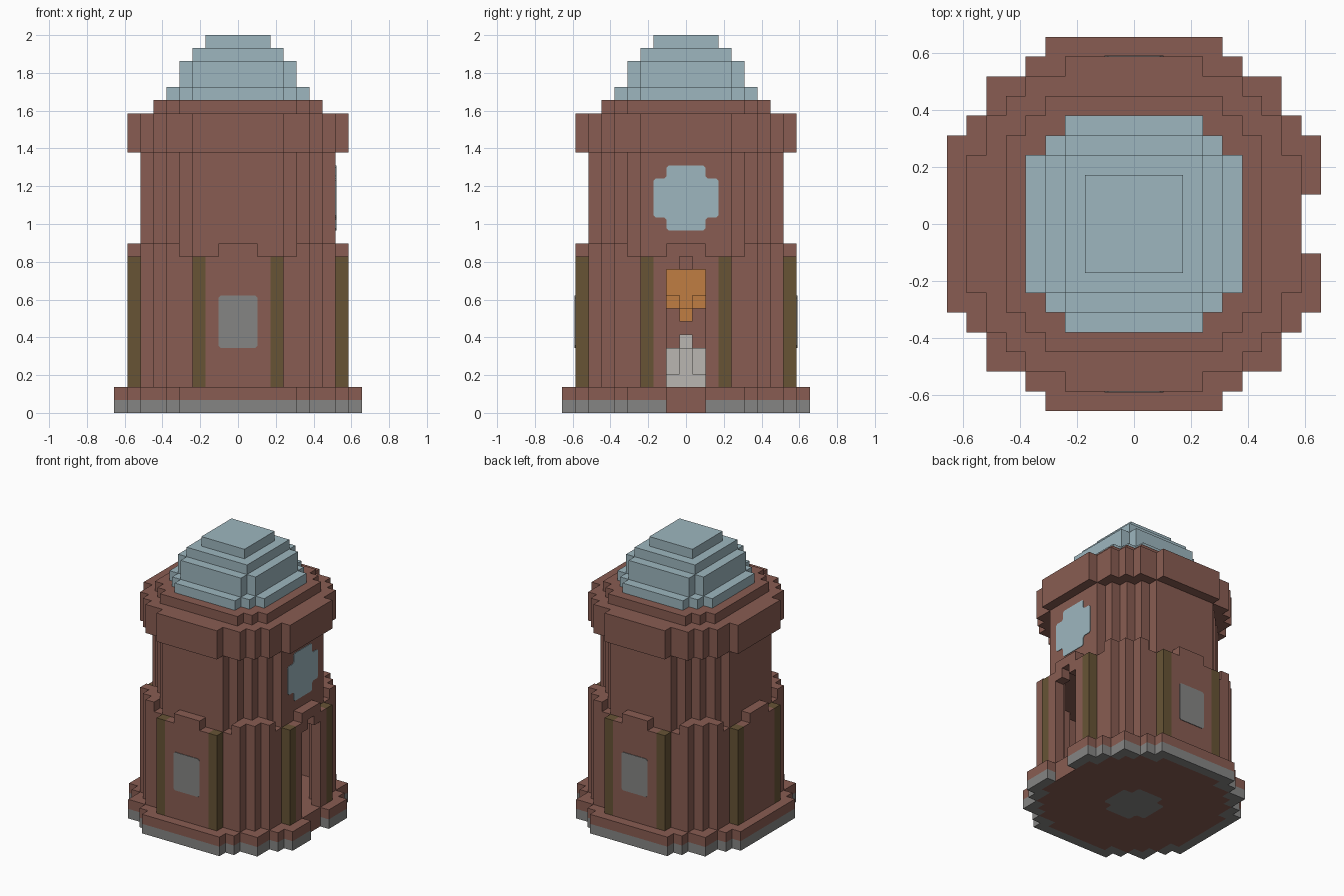
import bpy, bmesh
from math import pi

U = 2 / 29  # size of one building block

if "Cube" in bpy.data.objects:
    bpy.data.objects.remove(bpy.data.objects["Cube"])


def material(name, rgb):
    m = bpy.data.materials.new(name)
    m.use_nodes = True
    m.diffuse_color = (*rgb, 1)
    bsdf = next(n for n in m.node_tree.nodes if n.type == 'BSDF_PRINCIPLED')
    bsdf.inputs["Base Color"].default_value = (*rgb, 1)
    return m


brick = material("brick red", (0.25, 0.108, 0.084))
stone = material("stone grey", (0.235, 0.235, 0.23))
timber = material("olive timber", (0.135, 0.088, 0.036))
glass = material("pale blue", (0.34, 0.47, 0.52))
amber = material("amber", (0.53, 0.205, 0.055))
plaster = material("off white", (0.49, 0.47, 0.44))


def outline(tiers):
    """Stepped outline, mirrored in x and y; tiers are half sizes, widest x first."""
    q = []
    for i, (a, b) in enumerate(tiers):
        if i:
            q.append((a, tiers[i - 1][1]))
        q.append((a, b))
    r = q[::-1]
    return q + [(-x, y) for x, y in r] + [(-x, -y) for x, y in q] + [(x, -y) for x, y in r]


def prism(name, tiers, z0, z1, mat, at=(0, 0), clip=0):
    """Upright prism with a stepped plan, measured in blocks."""
    bm = bmesh.new()
    bm.faces.new([bm.verts.new(((x + at[0]) * U, (y + at[1]) * U, z0 * U))
                  for x, y in outline(tiers)])
    if clip:
        bmesh.ops.bevel(bm, geom=bm.verts[:], offset=clip * U, segments=1, affect='VERTICES')
    up = bmesh.ops.extrude_face_region(bm, geom=bm.faces[:])["geom"]
    bmesh.ops.translate(bm, vec=(0, 0, (z1 - z0) * U),
                        verts=[v for v in up if isinstance(v, bmesh.types.BMVert)])
    bmesh.ops.recalc_face_normals(bm, faces=bm.faces[:])
    me = bpy.data.meshes.new(name)
    bm.to_mesh(me)
    bm.free()
    me.materials.append(mat)
    ob = bpy.data.objects.new(name, me)
    bpy.context.collection.objects.link(ob)
    return ob


def cutter(*args, **kw):
    ob = prism(*args, brick, **kw)
    ob.hide_render = True
    ob.hide_viewport = True
    ob.display_type = 'WIRE'
    return ob


def cut(ob, *cutters):
    for c in cutters:
        m = ob.modifiers.new(c.name, 'BOOLEAN')
        m.operation = 'DIFFERENCE'
        m.solver = 'EXACT'
        m.object = c


def plate(name, tiers, loc, turn, mat):
    """Thin upright panel laid on a wall."""
    ob = prism(name, tiers, 0, 0.06, mat, clip=0.17)
    ob.rotation_euler = (pi / 2, 0, turn)
    ob.location = [c * U for c in loc]


# Stepped round plans
WIDE = [(9.5, 4.5), (8.5, 5.5), (7.5, 7.5), (5.5, 8.5), (4.5, 9.5)]
BODY = [(8.5, 3.5), (7.5, 5.5), (6.5, 6.5), (5.5, 7.5), (3.5, 8.5)]
SHAFT = [(7.5, 3.5), (6.5, 4.5), (5.5, 5.5), (4.5, 6.5), (3.5, 7.5)]
ROUND = [(2.5, 1.5), (1.5, 2.5)]
CROSS = [(1.5, 0.5), (0.5, 1.5)]
POST = [(0.5, 0.5)]

# Base with a notch in front of the door
notch = cutter("notch_cutter", [(1, 1.5)], -1, 3, at=(9.5, 0))
core_cut = cutter("core_cutter", BODY, -1, 2)
patch_cut = cutter("patch_cutter", ROUND, -1, 2, clip=0.17)
plinth = prism("plinth_rim", WIDE, 0, 1, stone)
cut(plinth, core_cut, notch)
core = prism("plinth_core", BODY, 0, 1, brick)
cut(core, patch_cut)
prism("plinth_centre", ROUND, 0, 1, stone, clip=0.17)
step = prism("plinth_step", WIDE, 1, 2, brick)
cut(step, notch)

# Hollow lower wall with arched doorway
room = cutter("room_cutter", [(7.5, 2.5), (6.5, 4.5), (5.5, 5.5), (4.5, 6.5), (2.5, 7.5)], 1, 13)
door = cutter("door_cutter", [(2.5, 1.5)], 1, 11, at=(8, 0))
arch = cutter("arch_cutter", [(2.5, 0.5)], 10, 13, at=(8, 0))
wall = prism("lower_wall", [(8.5, 2.5), (7.5, 5.5), (6.5, 6.5), (5.5, 7.5), (2.5, 8.5)], 2, 12, brick)
cut(wall, room, door, arch)

# Timber posts at the edges of each flat side
for s in (-1, 1):
    for t in (-1, 1):
        prism("timber_post", POST, 2, 12, timber, at=(8 * s, 3 * t))
        prism("timber_post", POST, 2, 12, timber, at=(3 * s, 8 * t))
        # Raised corner ledges above the lower wall
        prism("corner_ledge", [(1.5, 0.5)], 12, 13, brick, at=(6 * s, 5 * t))
        prism("corner_ledge", [(1, 0.5)], 12, 13, brick, at=(5.5 * s, 6 * t))
        prism("corner_ledge", [(0.5, 0.5)], 12, 13, brick, at=(5 * s, 7 * t))
    prism("side_ledge", [(0.5, 1.5)], 12, 13, brick, at=(8 * s, 0))
    prism("side_ledge", [(1.5, 0.5)], 12, 13, brick, at=(0, 8 * s))

# Upper shaft, cornice and roof curb
prism("upper_wall", SHAFT, 12, 20, brick)
prism("cornice", BODY, 20, 23, brick)
prism("roof_curb", [(6.5, 4.5), (5.5, 5.5), (4.5, 6.5)], 23, 24, brick)

# Stepped dome
prism("dome_foot", [(5.5, 3.5), (4.5, 4.5), (3.5, 5.5)], 24, 25, glass)
prism("dome_drum", [(4.5, 3.5), (3.5, 4.5)], 25, 27, glass)
prism("dome_shoulder", [(3.5, 3.5)], 27, 28, glass)
prism("dome_cap", [(2.5, 2.5)], 28, 29, glass)

# Windows on front and back, round window above the door
plate("front_window", [(1.5, 2)], (0, -8.5, 7), 0, stone)
plate("back_window", [(1.5, 2)], (0, 8.5, 7), pi, stone)
plate("round_window", ROUND, (7.5, 0, 16.5), pi / 2, glass)

# Pedestal and hanging lamp inside the room
prism("pedestal_foot", [(1.5, 1.5)], 2, 3, plaster)
prism("pedestal_body", CROSS, 3, 5, plaster)
prism("pedestal_tip", POST, 5, 6, plaster)
prism("lamp_tip", POST, 7, 8, amber)
prism("lamp_bowl", CROSS, 8, 9, amber)
prism("lamp_body", [(1.5, 1.5)], 9, 11, amber)
prism("lamp_stem", POST, 11, 12, brick)
